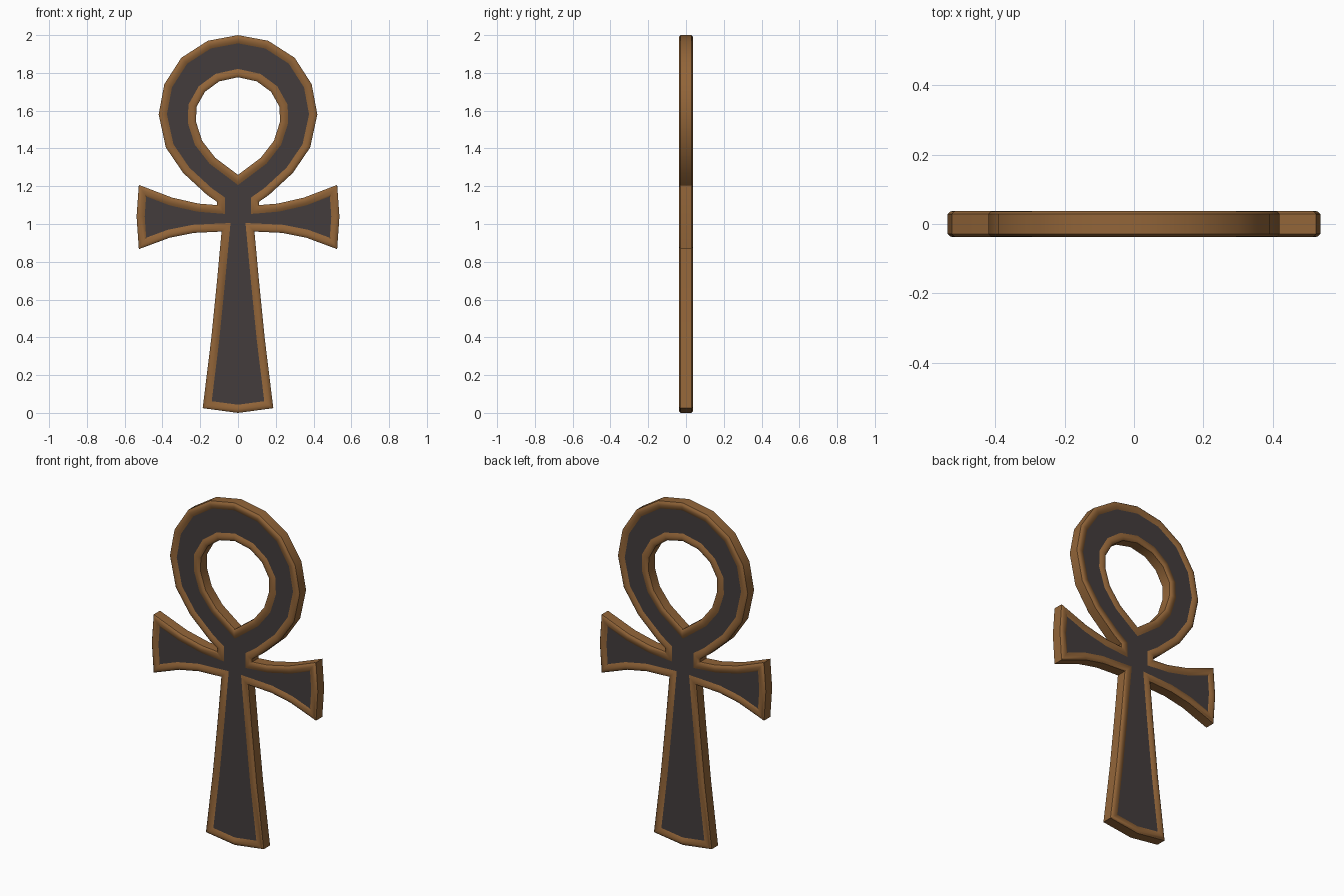
import bpy, bmesh
from mathutils import Vector

if "Cube" in bpy.data.objects:
    bpy.data.objects.remove(bpy.data.objects["Cube"])


def material(name, rgb):
    m = bpy.data.materials.new(name)
    m.diffuse_color = (*rgb, 1)
    m.use_nodes = True
    m.node_tree.nodes["Principled BSDF"].inputs["Base Color"].default_value = m.diffuse_color
    return m


bronze = material("bronze_brown", (0.29, 0.13, 0.04))
dark = material("dark_grey", (0.056, 0.046, 0.046))

# right halves of the outlines (x, z), top to bottom
OUTER = [(0, 2.0), (.16, 1.97), (.30, 1.88), (.39, 1.74), (.42, 1.58), (.382, 1.405),
         (.29, 1.27), (.165, 1.155), (.112, 1.118), (.112, 1.1), (.21, 1.108), (.35, 1.14),
         (.525, 1.207), (.537, 1.04), (.525, .867), (.36, .928), (.235, .953), (.087, .96),
         (.111, .70), (.142, .39), (.187, .025), (0, 0)]
HOLE = [(0, 1.777), (.10, 1.755), (.175, 1.70), (.22, 1.62), (.222, 1.54), (.19, 1.44),
        (.12, 1.35), (0, 1.26)]
# cross-section of the rounded rim: (distance in from the edge, y)
HALF = [(.043, -.029), (.031, -.0355), (.019, -.0375), (.008, -.0365), (0, -.029)]
PROFILE = HALF + [(d, -y) for d, y in reversed(HALF)]


def mirrored(half):
    return [Vector(p) for p in half] + [Vector((-x, z)) for x, z in reversed(half[1:-1])]


def offset(pts, d):
    """Mitred offset to the right of the travel direction (into the material)."""
    out = []
    for i, p in enumerate(pts):
        a = (p - pts[i - 1]).normalized()
        b = (pts[(i + 1) % len(pts)] - p).normalized()
        na, nb = Vector((a.y, -a.x)), Vector((b.y, -b.x))
        out.append(p + (na + nb) * (d / (1 + na.dot(nb))))
    return out


def ring(bm, pts, y):
    return [bm.verts.new((p.x, y, p.y)) for p in pts]


def finish(bm, name, mat):
    me = bpy.data.meshes.new(name)
    bm.to_mesh(me)
    bm.free()
    me.materials.append(mat)
    ob = bpy.data.objects.new(name, me)
    bpy.context.collection.objects.link(ob)
    return ob


outer = mirrored(OUTER)
hole = mirrored(HOLE)[::-1]

# rounded rims following the outer edge and the loop opening
for name, path in (("outer_rim", outer), ("loop_opening_rim", hole)):
    bm = bmesh.new()
    rings = [ring(bm, offset(path, d), y) for d, y in PROFILE]
    n = len(path)
    for r, s in zip(rings, rings[1:]):
        for i in range(n):
            j = (i + 1) % n
            bm.faces.new((r[i], r[j], s[j], s[i]))
    bm.normal_update()
    # the side wall must face away from the material
    wall = [f for f in bm.faces if abs(f.calc_center_median().y) < .005][0]
    e = path[1] - path[0]
    if wall.normal.dot(Vector((-e.y, 0, e.x))) < 0:
        bmesh.ops.reverse_faces(bm, faces=bm.faces[:])
    ob = finish(bm, name, bronze)
    bpy.ops.object.select_all(action='DESELECT')
    ob.select_set(True)
    bpy.context.view_layer.objects.active = ob
    bpy.ops.object.shade_smooth_by_angle(angle=0.75)

# recessed dark panels, front and back
for name, side in (("front_inlay", -1), ("back_inlay", 1)):
    bm = bmesh.new()
    edges = []
    for path in (outer, hole):
        r = ring(bm, offset(path, HALF[0][0]), side * .029)
        edges += [bm.edges.new((r[i - 1], r[i])) for i in range(len(r))]
    bmesh.ops.triangle_fill(bm, edges=edges, use_beauty=True, normal=(0, side, 0))
    bm.normal_update()
    bmesh.ops.reverse_faces(bm, faces=[f for f in bm.faces if f.normal.y * side < 0])
    finish(bm, name, dark)
